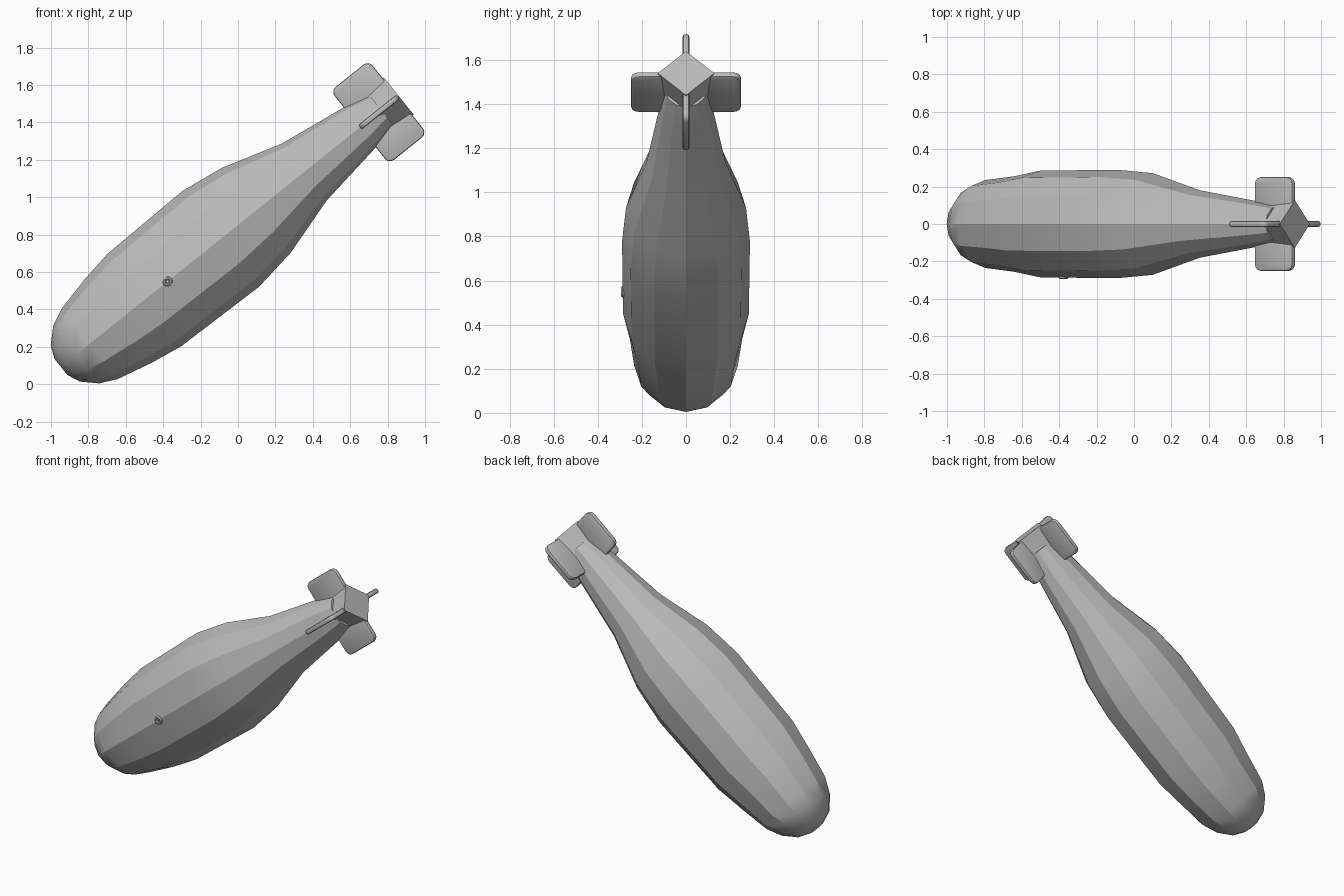
import bpy, bmesh, math
from mathutils import Matrix, Vector

if "Cube" in bpy.data.objects:
    bpy.data.objects.remove(bpy.data.objects["Cube"], do_unlink=True)

grey = bpy.data.materials.new("plain grey")
grey.use_nodes = True
colour = (0.5, 0.5, 0.5, 1)
grey.diffuse_color = colour
grey.node_tree.nodes["Principled BSDF"].inputs["Base Color"].default_value = colour

# Local frame: x runs along the body from nose to tail, origin at the tail end
FRAME = Matrix.Translation((0.86, 0, 1.54)) @ Matrix.Rotation(-math.radians(38.7), 4, "Y")


def finish(name, bm, smooth_angle=None):
    bmesh.ops.recalc_face_normals(bm, faces=bm.faces)
    bm.transform(FRAME)
    mesh = bpy.data.meshes.new(name)
    bm.to_mesh(mesh)
    bm.free()
    mesh.materials.append(grey)
    obj = bpy.data.objects.new(name, mesh)
    bpy.context.collection.objects.link(obj)
    if smooth_angle:
        bpy.ops.object.select_all(action="DESELECT")
        obj.select_set(True)
        bpy.context.view_layer.objects.active = obj
        bpy.ops.object.shade_smooth_by_angle(angle=math.radians(smooth_angle))
    return obj


def loft(rings, sides):
    """Skin elliptical rings given as (x, half width, half height)."""
    bm = bmesh.new()
    loops = []
    for x, wide, high in rings:
        angles = [2 * math.pi * i / sides for i in range(sides)]
        loops.append([bm.verts.new((x, wide * math.sin(a), high * math.cos(a))) for a in angles])
    for a, b in zip(loops, loops[1:]):
        for i in range(sides):
            j = (i + 1) % sides
            bm.faces.new((a[i], a[j], b[j], b[i]))
    bm.faces.new(loops[0])
    bm.faces.new(loops[-1])
    return bm


# Body: twelve-sided and slightly flattened from side to side
body_rings = [
    (-2.315, 0.055, 0.055), (-2.285, 0.125, 0.125), (-2.21, 0.193, 0.197),
    (-2.12, 0.235, 0.24), (-1.925, 0.255, 0.286), (-1.745, 0.285, 0.316),
    (-1.22, 0.29, 0.328), (-0.975, 0.272, 0.292), (-0.65, 0.18, 0.194),
    (-0.26, 0.122, 0.136), (-0.12, 0.095, 0.1),
]
finish("body", loft(body_rings, 12), 25)

# Tail block: four-sided, corners in line with the fins
finish("tail_block", loft([(-0.2, 0.108, 0.108), (0, 0.128, 0.128)], 4))

# Fins: four rounded plates around the tail
for k, name in enumerate(("top_fin", "front_fin", "bottom_fin", "back_fin")):
    bm = bmesh.new()
    bmesh.ops.create_cube(bm, size=1)
    bm.transform(Matrix.Translation((-0.137, 0, 0.15)) @ Matrix.Diagonal((0.26, 0.03, 0.2, 1)))
    corners = [e for e in bm.edges if abs(e.verts[0].co.y - e.verts[1].co.y) > 0.01]
    bmesh.ops.bevel(bm, geom=corners, offset=0.035, segments=3, profile=0.5, affect="EDGES")
    rims = [e for e in bm.edges if abs(e.verts[0].co.y - e.verts[1].co.y) < 0.001]
    bmesh.ops.bevel(bm, geom=rims, offset=0.009, segments=2, profile=0.5, affect="EDGES")
    bm.transform(Matrix.Rotation(k * math.pi / 2, 4, "X"))
    finish(name, bm, 40)

# Side stud: a small ring with a recessed centre
stud = loft([(0, 0.027, 0.027), (0.02, 0.027, 0.027), (0.026, 0.021, 0.021),
             (0.026, 0.014, 0.014), (0.018, 0.011, 0.011), (0.018, 0.006, 0.006),
             (0.024, 0.005, 0.005)], 16)
stud.transform(Matrix.Translation((-1.585, -0.268, 0)) @ Matrix.Rotation(-math.pi / 2, 4, "Z"))
finish("side_stud", stud, 30)
